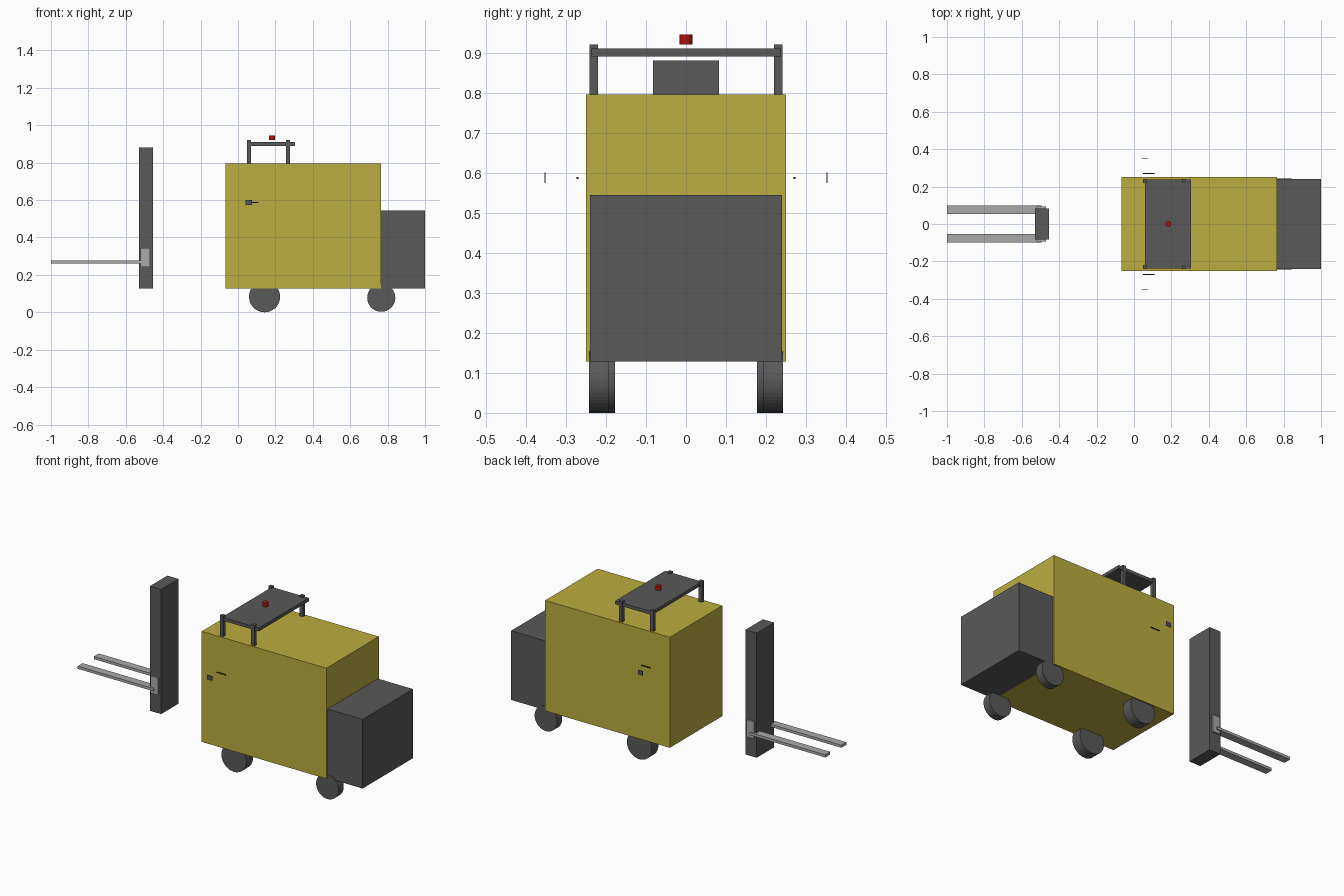
import bpy
import math

cube = bpy.data.objects.get("Cube")
if cube:
    bpy.data.objects.remove(cube, do_unlink=True)


def make_material(name, r, g, b):
    mat = bpy.data.materials.new(name)
    mat.use_nodes = True
    mat.diffuse_color = (r, g, b, 1)
    mat.node_tree.nodes["Principled BSDF"].inputs["Base Color"].default_value = (r, g, b, 1)
    return mat


yellow = make_material("yellow paint", 0.5, 0.418, 0.05)
dark = make_material("dark grey", 0.1, 0.1, 0.1)
steel = make_material("light steel", 0.4, 0.4, 0.4)
red = make_material("beacon red", 0.42, 0.006, 0.006)
glass = make_material("mirror glass", 0.08, 0.09, 0.12)
black = make_material("black rod", 0.02, 0.02, 0.02)


def finish(name, mat):
    obj = bpy.context.object
    obj.name = name
    obj.data.materials.append(mat)
    return obj


def box(name, mat, x, y, z):
    """Box from (low, high) ranges on each axis."""
    ranges = (x, y, z)
    bpy.ops.mesh.primitive_cube_add(size=1, location=[(a + b) / 2 for a, b in ranges])
    obj = finish(name, mat)
    obj.scale = [b - a for a, b in ranges]
    bpy.ops.object.transform_apply(location=False, rotation=False, scale=True)
    return obj


def cylinder(name, mat, center, radius, depth, rotation=(0, 0, 0), sides=32):
    bpy.ops.mesh.primitive_cylinder_add(vertices=sides, radius=radius, depth=depth,
                                        location=center, rotation=rotation)
    return finish(name, mat)


def span(side, inner, outer):
    return sorted((side * inner, side * outer))


# Body and counterweight
box("body", yellow, (-0.067, 0.765), (-0.25, 0.25), (0.128, 0.795))
box("counterweight", dark, (0.765, 1.0), (-0.24, 0.24), (0.128, 0.545))

# Mast with the fork carriage through it
box("mast", dark, (-0.53, -0.455), (-0.083, 0.083), (0.128, 0.88))
box("fork_carriage", steel, (-0.52, -0.47), (-0.093, 0.093), (0.242, 0.345))

# Roof and beacon
box("roof", dark, (0.06, 0.306), (-0.238, 0.238), (0.89, 0.91))
cylinder("beacon", red, (0.183, 0, 0.933), 0.016, 0.024, sides=12)

# Parts on both sides
quarter = math.pi / 2
for side, label in ((1, "back"), (-1, "front")):
    box(f"{label}_fork", steel, (-1.0, -0.495), span(side, 0.053, 0.1), (0.262, 0.278))
    for x, end in ((0.059, "fore"), (0.268, "rear")):
        box(f"{label}_{end}_post", dark, (x - 0.011, x + 0.011),
            span(side, 0.22, 0.241), (0.795, 0.92))
    cylinder(f"{label}_fore_wheel", dark, (0.142, side * 0.21, 0.083), 0.083, 0.064,
             (quarter, 0, 0), 48)
    cylinder(f"{label}_rear_wheel", dark, (0.766, side * 0.2175, 0.078), 0.075, 0.049,
             (quarter, 0, 0), 48)
    box(f"{label}_mirror", glass, (0.041, 0.074), span(side, 0.351, 0.354), (0.574, 0.601))
    cylinder(f"{label}_mirror_rod", black, (0.079, side * 0.271, 0.587), 0.003, 0.06,
             (0, quarter, 0), 12)
